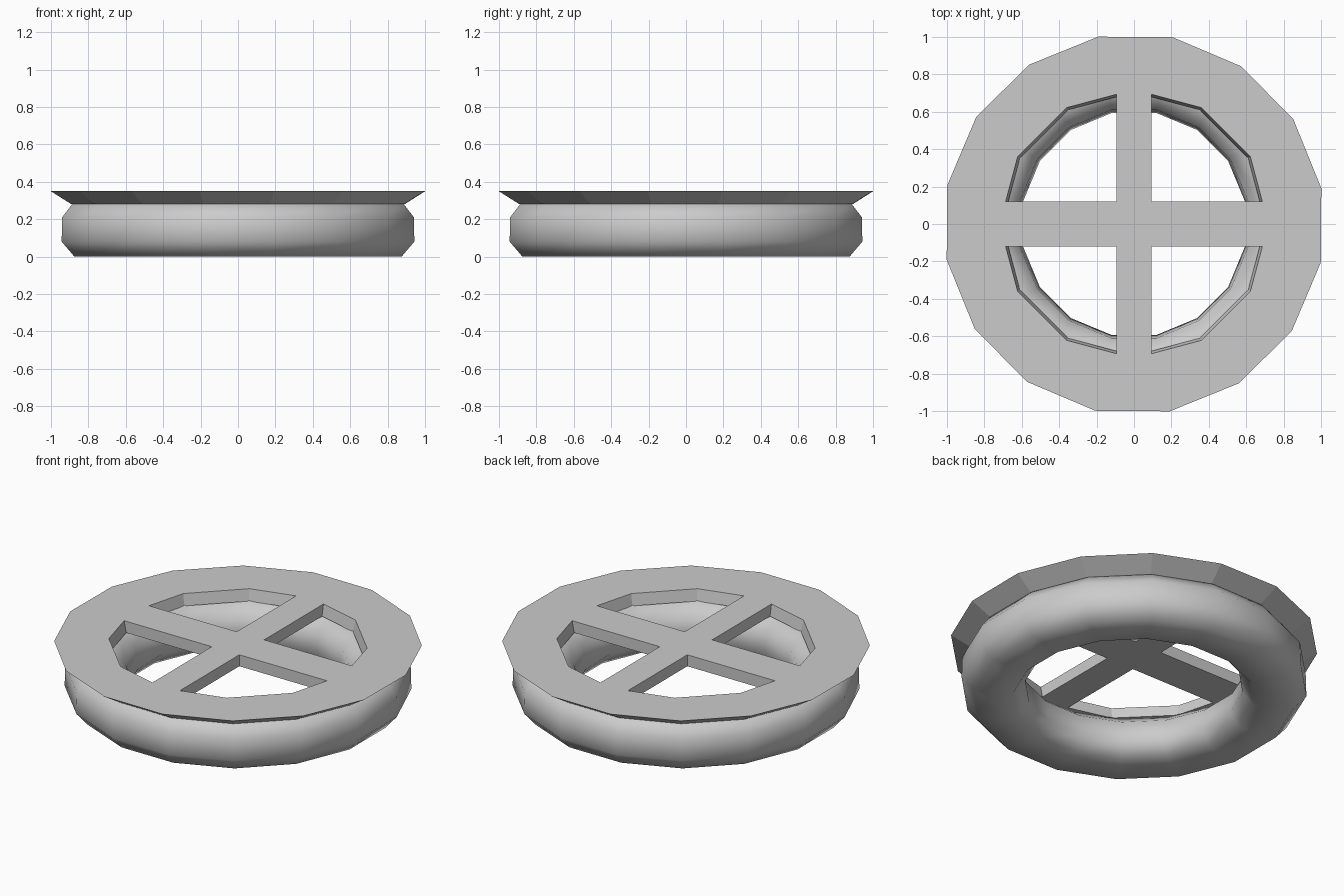
import bpy, bmesh
from math import cos, sin, pi

if "Cube" in bpy.data.objects:
    bpy.data.objects.remove(bpy.data.objects["Cube"], do_unlink=True)

grey = bpy.data.materials.new("plain grey")
grey.use_nodes = True
grey.diffuse_color = (0.6, 0.6, 0.6, 1)
grey.node_tree.nodes["Principled BSDF"].inputs["Base Color"].default_value = (0.6, 0.6, 0.6, 1)


def lathe(name, profile, sides, turn, closed=False):
    """Sweep (radius, z) points round z; cap the ends unless the profile is closed."""
    bm = bmesh.new()
    rings = []
    for r, z in profile:
        angles = [2 * pi * (i + turn) / sides for i in range(sides)]
        rings.append([bm.verts.new((r * cos(a), r * sin(a), z)) for a in angles])
    pairs = list(zip(rings, rings[1:]))
    if closed:
        pairs.append((rings[-1], rings[0]))
    else:
        bm.faces.new(rings[0])
        bm.faces.new(rings[-1])
    for low, high in pairs:
        for i in range(sides):
            j = (i + 1) % sides
            bm.faces.new((low[i], low[j], high[j], high[i]))
    bmesh.ops.recalc_face_normals(bm, faces=bm.faces)
    mesh = bpy.data.meshes.new(name)
    bm.to_mesh(mesh)
    bm.free()
    mesh.materials.append(grey)
    obj = bpy.data.objects.new(name, mesh)
    bpy.context.collection.objects.link(obj)
    return obj


def box(name, size, z):
    bpy.ops.mesh.primitive_cube_add(size=1, location=(0, 0, z))
    obj = bpy.context.object
    obj.name = name
    obj.scale = size
    obj.data.materials.append(grey)
    bpy.ops.object.transform_apply(location=True, rotation=False, scale=True)
    return obj


def cut(target, cutter):
    """Subtract the cutter for good and throw it away."""
    mod = target.modifiers.new("cut", 'BOOLEAN')
    mod.operation = 'DIFFERENCE'
    mod.solver = 'EXACT'
    mod.object = cutter
    bpy.context.view_layer.objects.active = target
    bpy.ops.object.modifier_apply(modifier=mod.name)
    bpy.data.objects.remove(cutter, do_unlink=True)


FLAT = 1 / cos(pi / 16)  # corner radius for a given distance to the flats

# Sixteen-sided top plate with a flared edge
plate = lathe("top_plate", [(0.89 * FLAT, 0.28), (FLAT, 0.35)], 16, 0.48)

# Twelve-sided opening, split in four by a cross of spokes
opening = lathe("opening_cutter", [(0.69, 0.21), (0.733, 0.42)], 12, 0)
cut(opening, box("long_spoke", (2, 0.24, 1), 0.3))
cut(opening, box("cross_spoke", (0.186, 2, 1), 0.3))
cut(plate, opening)

# Rounded ring under the plate
section = [(0.66, 0), (0.875, 0), (0.943, 0.08), (0.94, 0.21), (0.883, 0.285),
           (0.70, 0.285), (0.61, 0.21), (0.594, 0.08)]
ring = lathe("lower_ring", [(r * FLAT, z) for r, z in section], 16, 0.5, closed=True)
bpy.ops.object.select_all(action='DESELECT')
ring.select_set(True)
bpy.context.view_layer.objects.active = ring
bpy.ops.object.shade_smooth_by_angle(angle=pi / 3)
